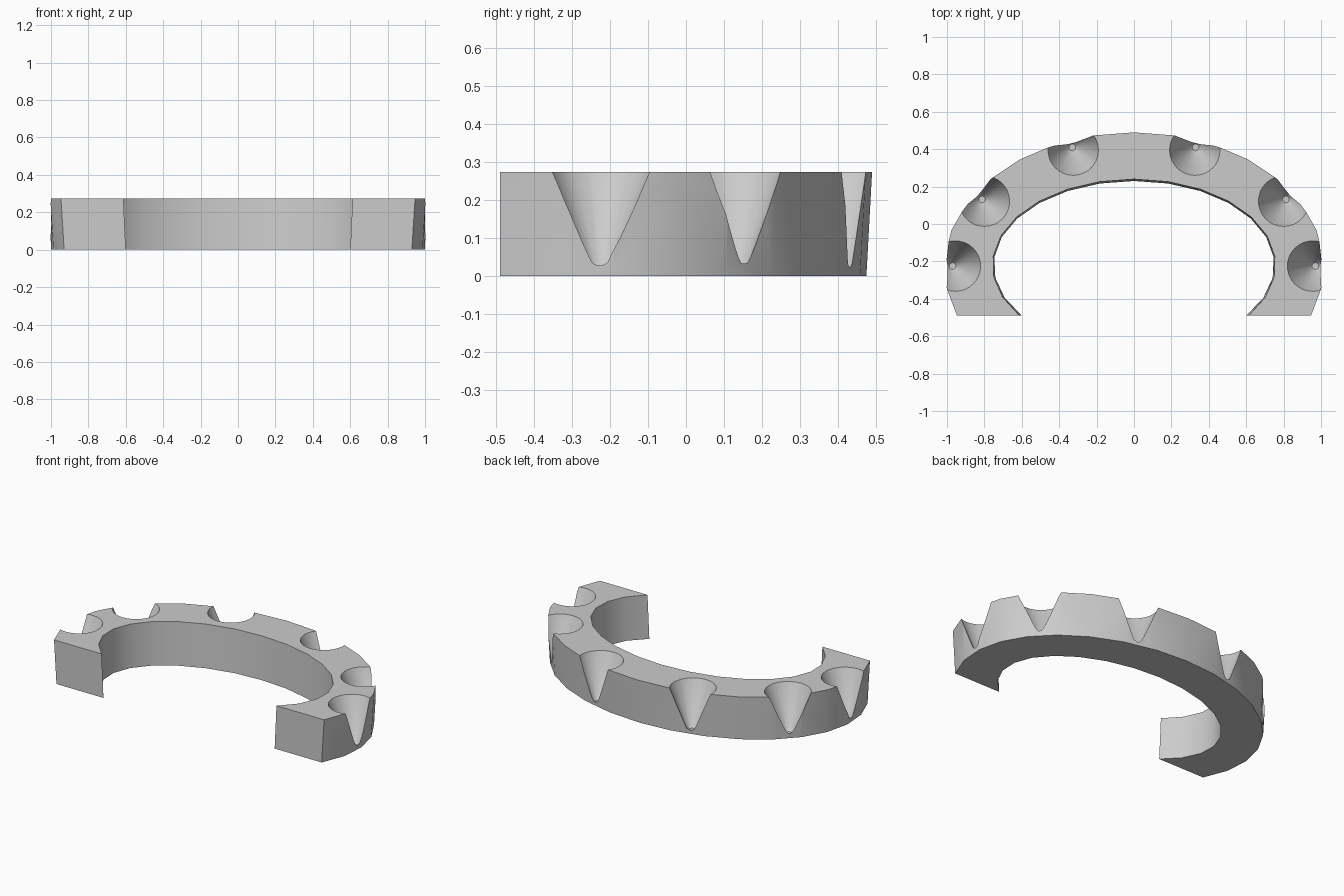
import bpy
import bmesh
from math import sin, cos, pi, asin, radians
from mathutils import Vector

if "Cube" in bpy.data.objects:
    bpy.data.objects.remove(bpy.data.objects["Cube"])

HEIGHT = 0.275
FRONT = -0.49
STEPS = 18

grey = bpy.data.materials.new("plain_grey")
grey.use_nodes = True
COLOUR = (0.6, 0.6, 0.6, 1)
grey.diffuse_color = COLOUR
grey.node_tree.nodes["Principled BSDF"].inputs["Base Color"].default_value = COLOUR


def finish(bm, name):
    bmesh.ops.recalc_face_normals(bm, faces=bm.faces)
    mesh = bpy.data.meshes.new(name)
    bm.to_mesh(mesh)
    bm.free()
    mesh.materials.append(grey)
    obj = bpy.data.objects.new(name, mesh)
    bpy.context.collection.objects.link(obj)
    return obj


def arc(bm, rx, ry, cy, z):
    """Elliptical arc open at the front, ending on the flat front plane."""
    end = pi / 2 + asin((cy - FRONT) / ry)
    angles = [end * (2 * i / STEPS - 1) for i in range(STEPS + 1)]
    return [bm.verts.new((rx * sin(a), cy + ry * cos(a), z)) for a in angles]


def make_ring():
    """Open band whose walls lean outwards towards the top."""
    bm = bmesh.new()
    loops = [arc(bm, 1.0, 0.705, -0.23, 0),
             arc(bm, 1.015, 0.72, -0.23, HEIGHT),
             arc(bm, 0.757, 0.46, -0.22, HEIGHT),
             arc(bm, 0.75, 0.45, -0.22, 0)]
    for k in range(4):
        a, b = loops[k], loops[(k + 1) % 4]
        for i in range(STEPS):
            bm.faces.new((a[i], a[i + 1], b[i + 1], b[i]))
    for i in (0, STEPS):
        bm.faces.new([loop[i] for loop in loops])
    return finish(bm, "curved_band")


def add_socket(bm, x, y, outward):
    """Blunt cone that leans slightly outwards as it goes down."""
    sides = 32
    out = Vector((outward[0], outward[1], 0)).normalized()
    # radius, height, lean
    profile = [(0.018, 0.018, 0.015), (0.034, 0.035, 0.015),
               (0.135, HEIGHT, 0), (0.143, HEIGHT + 0.02, 0)]
    rings = []
    for r, z, lean in profile:
        centre = Vector((x, y, z)) + out * lean
        rings.append([bm.verts.new(centre + Vector((r * cos(t), r * sin(t), 0)))
                      for t in (2 * pi * i / sides for i in range(sides))])
    for a, b in zip(rings, rings[1:]):
        for i in range(sides):
            j = (i + 1) % sides
            bm.faces.new((a[i], a[j], b[j], b[i]))
    bm.faces.new(rings[0])
    bm.faces.new(rings[-1])


band = make_ring()

# Three conical sockets on each side of the outer wall
cutter_mesh = bmesh.new()
for x, y, outward in ((0.325, 0.395, (0.3, 1)),
                      (0.80, 0.122, (0.8, 0.6)),
                      (0.955, -0.225, (1, 0))):
    for side in (-1, 1):
        add_socket(cutter_mesh, side * x, y, (side * outward[0], outward[1]))
cutter = finish(cutter_mesh, "socket_cutter")

cut = band.modifiers.new("sockets", "BOOLEAN")
cut.operation = "DIFFERENCE"
cut.solver = "EXACT"
cut.object = cutter
bpy.context.view_layer.objects.active = band
band.select_set(True)
bpy.ops.object.modifier_apply(modifier=cut.name)
bpy.data.objects.remove(cutter)

bpy.ops.object.shade_smooth_by_angle(angle=radians(30))
